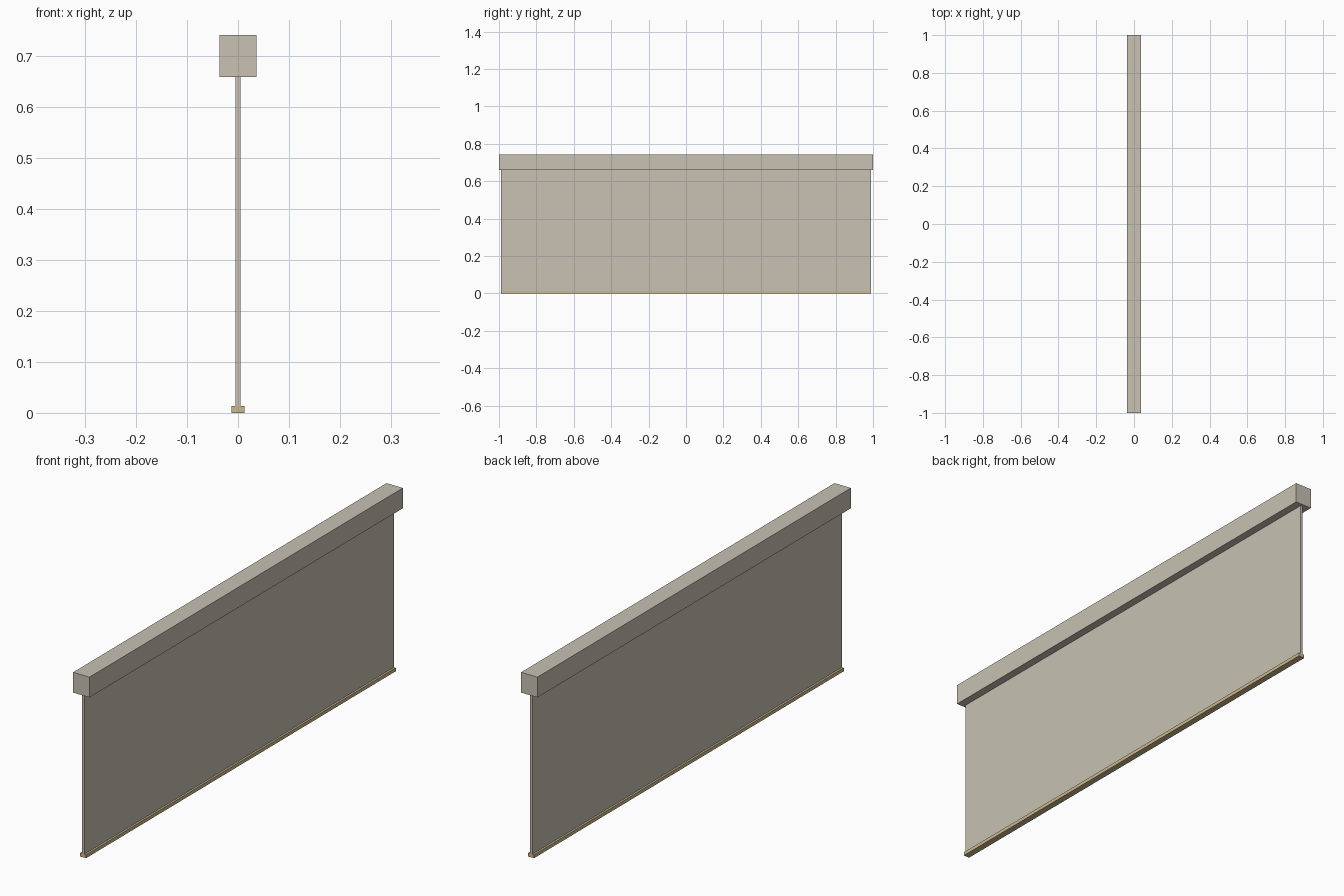
import bpy

if "Cube" in bpy.data.objects:
    bpy.data.objects.remove(bpy.data.objects["Cube"])


def material(name, srgb):
    mat = bpy.data.materials.new(name)
    linear = [((c / 255 + 0.055) / 1.055) ** 2.4 for c in srgb]
    mat.diffuse_color = (*linear, 1.0)
    mat.use_nodes = True
    mat.node_tree.nodes["Principled BSDF"].inputs["Base Color"].default_value = mat.diffuse_color
    return mat


def box(name, width, length, bottom, top, mat):
    bpy.ops.mesh.primitive_cube_add(size=1, location=(0, 0, (bottom + top) / 2))
    obj = bpy.context.object
    obj.name = name
    obj.scale = (width, length, top - bottom)
    bpy.ops.object.transform_apply(location=False, rotation=False, scale=True)
    obj.data.materials.append(mat)
    return obj


cloth = material("warm grey", (200, 193, 179))
wood = material("tan", (203, 184, 143))

# Roller housing along the top
box("housing", 0.073, 2.0, 0.66, 0.742, cloth)
# Thin hanging shade, tucked into the housing and the bottom rail
box("shade_panel", 0.01, 1.976, 0.012, 0.661, cloth)
# Weighted bar at the lower edge
box("bottom_rail", 0.026, 1.976, 0.0, 0.014, wood)
